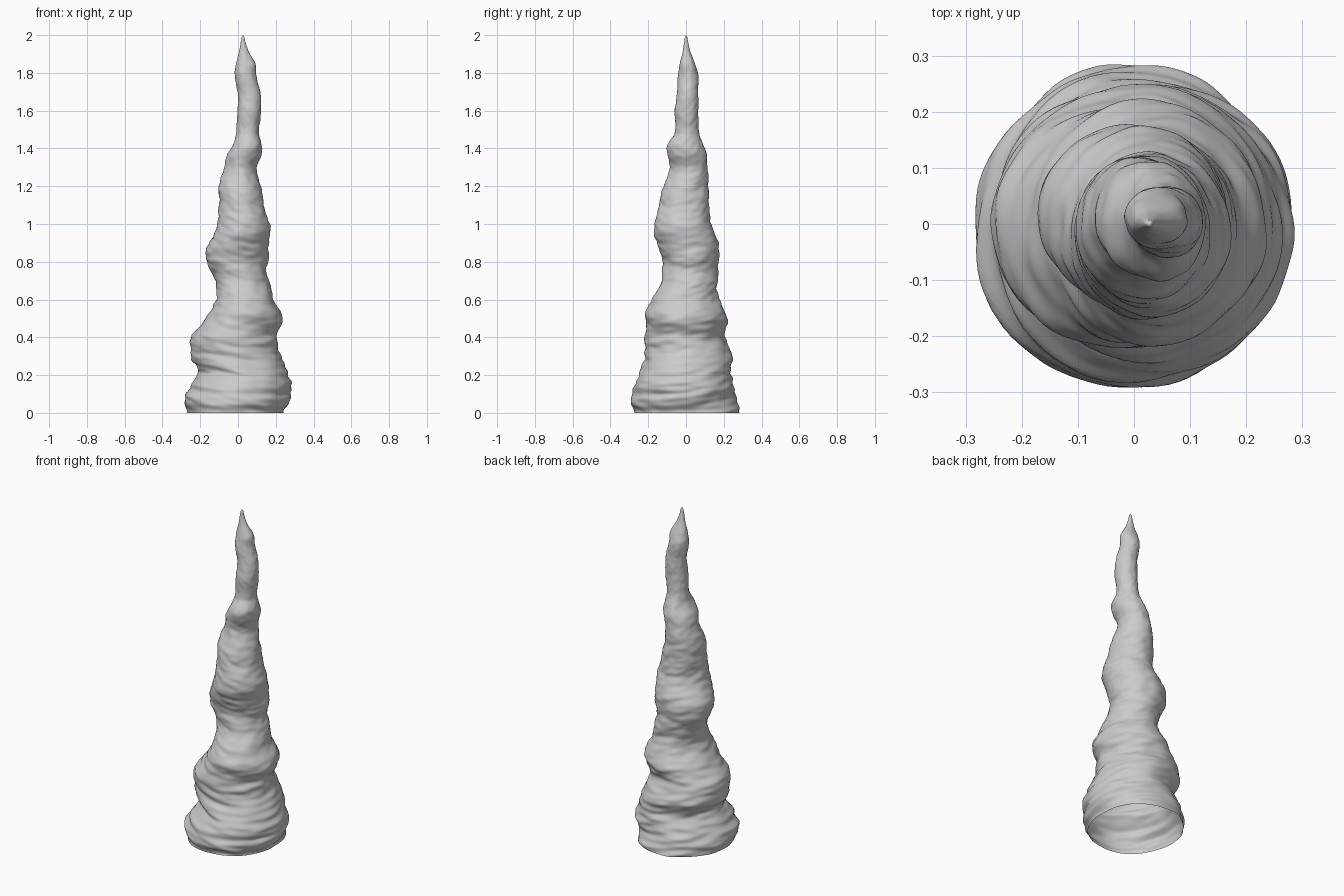
import bpy, bmesh, math
from mathutils import noise, Vector

if "Cube" in bpy.data.objects:
    bpy.data.objects.remove(bpy.data.objects["Cube"])

# Silhouette profile: height, left x, right x, front y, back y
PROFILE = [
    (0.00, -.270, .250, -.285, .285), (0.06, -.283, .265, -.290, .270),
    (0.13, -.262, .283, -.275, .262), (0.21, -.205, .265, -.245, .235),
    (0.30, -.250, .225, -.218, .245), (0.40, -.245, .205, -.215, .207),
    (0.45, -.215, .220, -.213, .213), (0.51, -.165, .235, -.215, .218),
    (0.60, -.115, .190, -.180, .175), (0.70, -.120, .165, -.130, .165),
    (0.76, -.150, .150, -.125, .170), (0.82, -.170, .160, -.130, .175),
    (0.91, -.150, .165, -.158, .170), (0.98, -.110, .173, -.168, .137),
    (1.07, -.103, .145, -.150, .123), (1.20, -.100, .120, -.120, .118),
    (1.29, -.075, .098, -.085, .115), (1.37, -.055, .125, -.100, .107),
    (1.42, -.025, .125, -.098, .090), (1.48, -.010, .110, -.060, .070),
    (1.60, -.003, .122, -.060, .065), (1.70, -.002, .118, -.046, .065),
    (1.79, -.017, .095, -.042, .064), (1.85, -.010, .092, -.032, .048),
    (1.91, .005, .058, -.018, .024), (1.96, .014, .040, -.010, .012),
    (1.99, .020, .034, -.006, .007),
]
SIDES, RINGS = 96, 260
Z_TOP = PROFILE[-1][0]


def hermite(z):
    """Smooth interpolation of the profile at height z."""
    i = 0
    while i < len(PROFILE) - 2 and PROFILE[i + 1][0] < z:
        i += 1
    a, b = PROFILE[i], PROFILE[i + 1]
    p, n = PROFILE[max(i - 1, 0)], PROFILE[min(i + 2, len(PROFILE) - 1)]
    h = b[0] - a[0]
    t = (z - a[0]) / h
    out = []
    for k in range(1, 5):
        ma = (b[k] - p[k]) / (b[0] - p[0]) * h
        mb = (n[k] - a[k]) / (n[0] - a[0]) * h
        out.append((2*t**3 - 3*t**2 + 1) * a[k] + (t**3 - 2*t**2 + t) * ma
                   + (3*t**2 - 2*t**3) * b[k] + (t**3 - t**2) * mb)
    return out


def ripple(c, s, z):
    """Drip ledges: noise stretched around the trunk, plus fine lumps."""
    tilt = z + 0.03 * c - 0.02 * s
    bands = noise.noise(Vector((c * 0.9, s * 0.9, tilt * 15)))
    fine = noise.noise(Vector((c * 2.2 + 7, s * 2.2, tilt * 34)))
    return 0.055 * bands + 0.04 * fine


# Stalagmite: stacked wavering rings, open underneath, closed at the tip
bm = bmesh.new()
rings = []
for j in range(RINGS + 1):
    z = Z_TOP * j / RINGS
    xl, xr, yf, yb = hermite(z)
    cx, cy, rx, ry = (xl + xr) / 2, (yf + yb) / 2, (xr - xl) / 2, (yb - yf) / 2
    ring = []
    for i in range(SIDES):
        c, s = math.cos(math.tau * i / SIDES), math.sin(math.tau * i / SIDES)
        k = 1 + ripple(c, s, z)
        ring.append(bm.verts.new((cx + rx * k * c, cy + ry * k * s, z)))
    rings.append(ring)
for low, high in zip(rings, rings[1:]):
    for i in range(SIDES):
        n = (i + 1) % SIDES
        bm.faces.new((low[i], low[n], high[n], high[i]))
tip = bm.verts.new((0.027, 0, 2.0))
for i in range(SIDES):
    bm.faces.new((rings[-1][i], rings[-1][(i + 1) % SIDES], tip))
for f in bm.faces:
    f.smooth = True

mesh = bpy.data.meshes.new("stalagmite")
bm.to_mesh(mesh)
bm.free()
bpy.context.collection.objects.link(bpy.data.objects.new("stalagmite", mesh))
